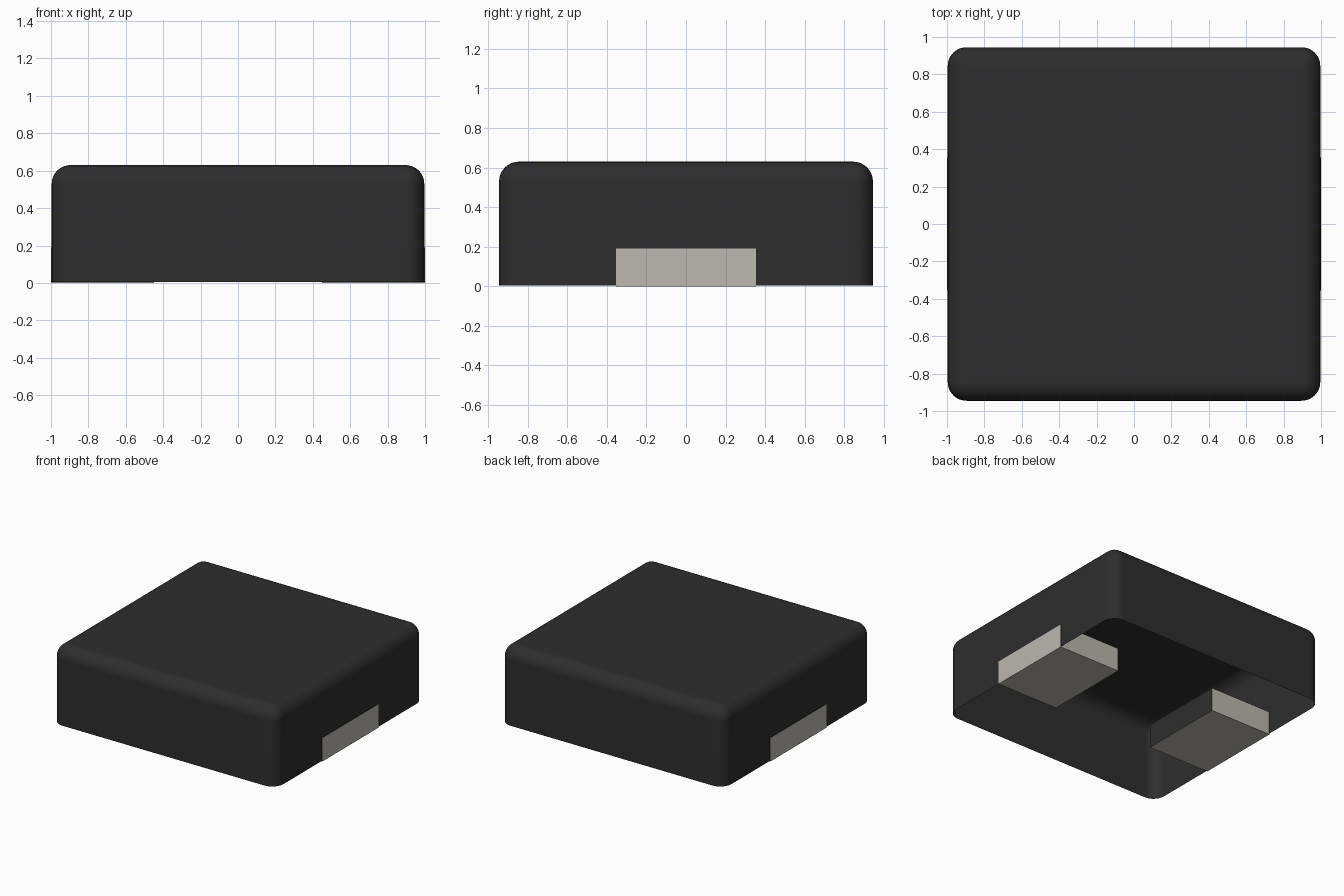
import bpy
import bmesh
import math

cube = bpy.data.objects.get("Cube")
if cube:
    bpy.data.objects.remove(cube, do_unlink=True)


def material(name, rgb):
    mat = bpy.data.materials.new(name)
    mat.use_nodes = True
    mat.diffuse_color = (*rgb, 1)
    mat.node_tree.nodes["Principled BSDF"].inputs["Base Color"].default_value = (*rgb, 1)
    return mat


charcoal = material("charcoal casing", (0.027, 0.027, 0.027))
metal = material("tinned metal", (0.50, 0.48, 0.43))


def box(low, high):
    """Box mesh between two opposite corners."""
    bm = bmesh.new()
    bmesh.ops.create_cube(bm, size=1)
    for v in bm.verts:
        v.co = [lo + (c + 0.5) * (hi - lo) for c, lo, hi in zip(v.co, low, high)]
    bm.normal_update()
    return bm


def finish(bm, name, materials):
    mesh = bpy.data.meshes.new(name)
    bm.to_mesh(mesh)
    bm.free()
    obj = bpy.data.objects.new(name, mesh)
    bpy.context.collection.objects.link(obj)
    for mat in materials:
        mesh.materials.append(mat)
    return obj


# Casing: hollow shell, open underneath, with rounded top and upright edges
WIDTH, DEPTH, HEIGHT = 0.996, 0.945, 0.63
BASE = 0.004
bm = box((-WIDTH, -DEPTH, BASE), (WIDTH, DEPTH, HEIGHT))
rounded = [e for e in bm.edges if max(v.co.z for v in e.verts) > HEIGHT / 2]
bmesh.ops.bevel(bm, geom=rounded, offset=0.1, offset_type='OFFSET',
                segments=8, profile=0.5, affect='EDGES')
bm.normal_update()
floor = [f for f in bm.faces if f.normal.z < -0.9]
bmesh.ops.delete(bm, geom=floor, context='FACES_ONLY')
casing = finish(bm, "casing", [charcoal])
bpy.ops.object.select_all(action='DESELECT')
casing.select_set(True)
bpy.context.view_layer.objects.active = casing
bpy.ops.object.shade_smooth_by_angle(angle=math.radians(40))
casing.modifiers.new("Even shading", 'WEIGHTED_NORMAL').keep_sharp = True

# Terminals: metal blocks on both sides, their inner ends covered by casing
for side, name in ((1, "left_terminal"), (-1, "right_terminal")):
    xs = sorted((side * 0.45, side * 1.0))
    bm = box((xs[0], -0.355, 0), (xs[1], 0.355, 0.19))
    for face in bm.faces:
        face.material_index = 1 if face.normal.x * side < -0.5 or face.normal.z > 0.5 else 0
    finish(bm, name, [metal, charcoal])
